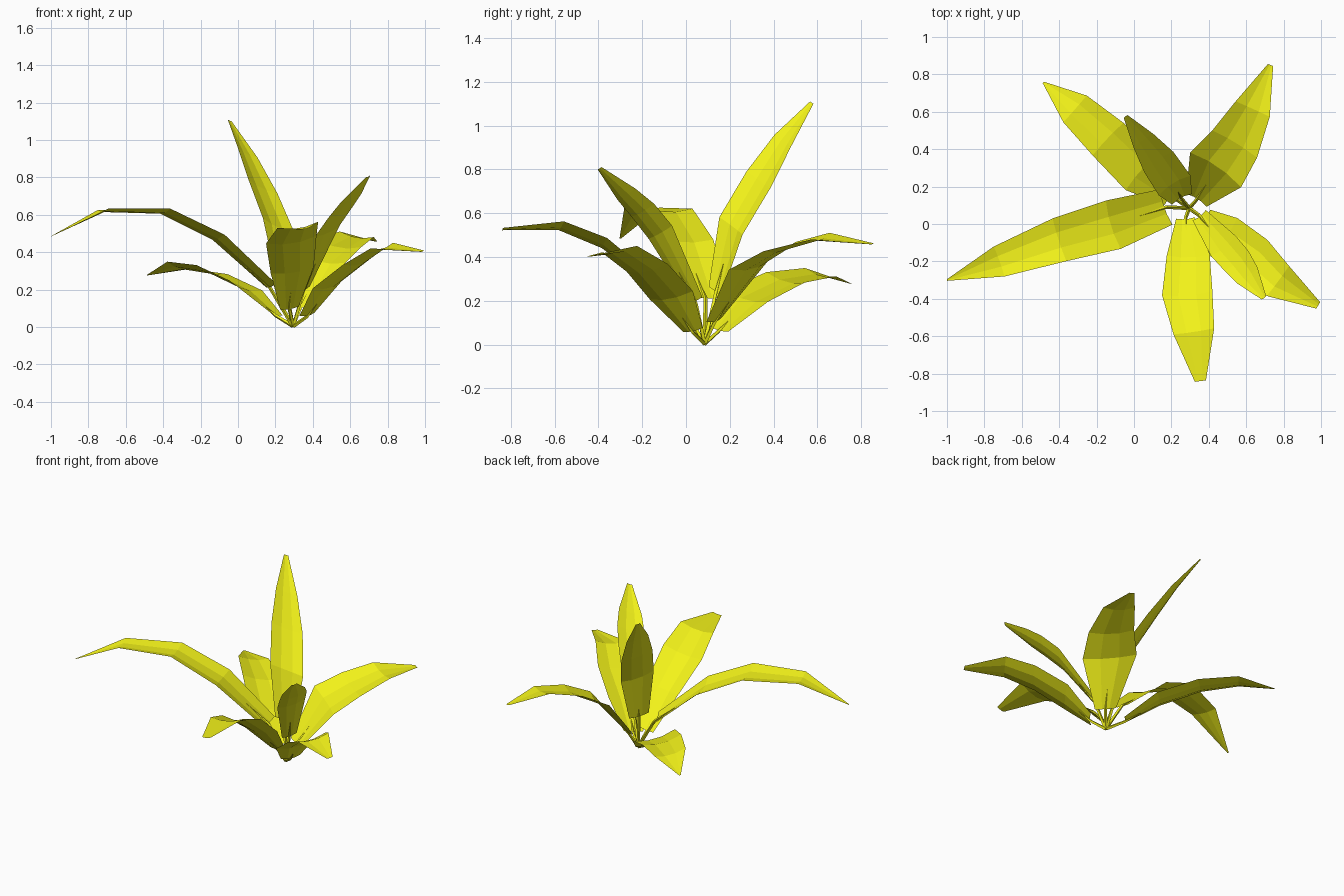
import bpy
from mathutils import Vector

ROOT = Vector((0.295, 0.085, 0.004))
mat = bpy.data.materials.new("yellow_leaf")
mat.diffuse_color = (0.9, 0.9, 0.01, 1)


def add_mesh(name, verts, faces):
    me = bpy.data.meshes.new(name)
    me.from_pydata([tuple(v) for v in verts], [], faces)
    me.materials.append(mat)
    ob = bpy.data.objects.new(name, me)
    bpy.context.collection.objects.link(ob)


def leaf(name, tilt, stations):
    """Channelled blade from (x, y, z, half width) stations, plus its tapered stalk."""
    mids = [Vector(s[:3]) for s in stations]
    n = len(mids)
    verts, faces = [], []
    for i, s in enumerate(stations):
        d = mids[min(i + 1, n - 1)] - mids[max(i - 1, 0)]
        side = Vector((d.y, -d.x, 0)).normalized()
        up = side.cross(d).normalized()
        side = (side + Vector((0, 0, tilt))).normalized() * (1 + tilt * tilt) ** 0.5
        for t, h in ((-1, 0.06), (-0.35, -0.1), (0.35, -0.1), (1, 0.06)):
            verts.append(mids[i] + s[3] * (t * side + h * up))
    for i in range(n - 1):
        for j in range(3):
            a = i * 4 + j
            faces.append((a, a + 1, a + 5, a + 4))
    add_mesh(name + "_blade", verts, faces)

    # four-sided stalk running from the root to a point under the blade
    end = mids[0].lerp(mids[1], 0.5) - Vector((0, 0, 0.015))
    path = [ROOT + (mids[0] - ROOT) * 0.02, mids[0] - Vector((0, 0, 0.008))]
    verts, faces = [], [(3, 2, 1, 0)]
    d = mids[0] - ROOT
    u = Vector((d.y, -d.x, 0)).normalized()
    w = u.cross(d).normalized()
    for p, r in zip(path, (0.011, 0.009)):
        verts += [p + r * v for v in (u, w, -u, -w)]
    verts.append(end)
    for j in range(4):
        k = (j + 1) % 4
        faces += [(j, k, 4 + k, 4 + j), (4 + j, 4 + k, 8)]
    add_mesh(name + "_stalk", verts, faces)


# long arching leaves
leaf("left_leaf", -0.05, [(0.17, 0.09, 0.22, 0.10), (-0.115, -0.005, 0.48, 0.135),
     (-0.40, -0.085, 0.62, 0.12), (-0.72, -0.20, 0.625, 0.085), (-1.0, -0.30, 0.485, 0.004)])
leaf("front_leaf", -0.15, [(0.275, 0.03, 0.10, 0.05), (0.29, -0.17, 0.30, 0.115),
     (0.285, -0.375, 0.46, 0.135), (0.32, -0.575, 0.54, 0.11), (0.355, -0.84, 0.527, 0.03)])
leaf("back_right_leaf", -0.15, [(0.335, 0.13, 0.11, 0.065), (0.44, 0.295, 0.36, 0.165),
     (0.54, 0.43, 0.44, 0.14), (0.635, 0.615, 0.49, 0.10), (0.73, 0.85, 0.46, 0.015)])
# low leaves
leaf("back_left_leaf", -0.2, [(0.2, 0.15, 0.07, 0.06), (0.04, 0.28, 0.215, 0.13),
     (-0.14, 0.455, 0.30, 0.12), (-0.315, 0.615, 0.325, 0.095), (-0.485, 0.757, 0.277, 0.005)])
leaf("front_right_leaf", -0.15, [(0.37, 0.03, 0.065, 0.06), (0.48, -0.07, 0.22, 0.125),
     (0.64, -0.18, 0.345, 0.12), (0.77, -0.305, 0.43, 0.10), (0.985, -0.435, 0.405, 0.02)])
# steep leaves
leaf("tall_back_leaf", -0.4, [(0.255, 0.135, 0.24, 0.06), (0.215, 0.21, 0.54, 0.10),
     (0.13, 0.335, 0.75, 0.095), (0.05, 0.445, 0.93, 0.065), (-0.045, 0.575, 1.105, 0.013)])
leaf("tall_front_leaf", -0.35, [(0.35, 0.045, 0.20, 0.045), (0.48, -0.12, 0.51, 0.085),
     (0.55, -0.20, 0.61, 0.083), (0.605, -0.275, 0.685, 0.07), (0.695, -0.395, 0.805, 0.015)])
